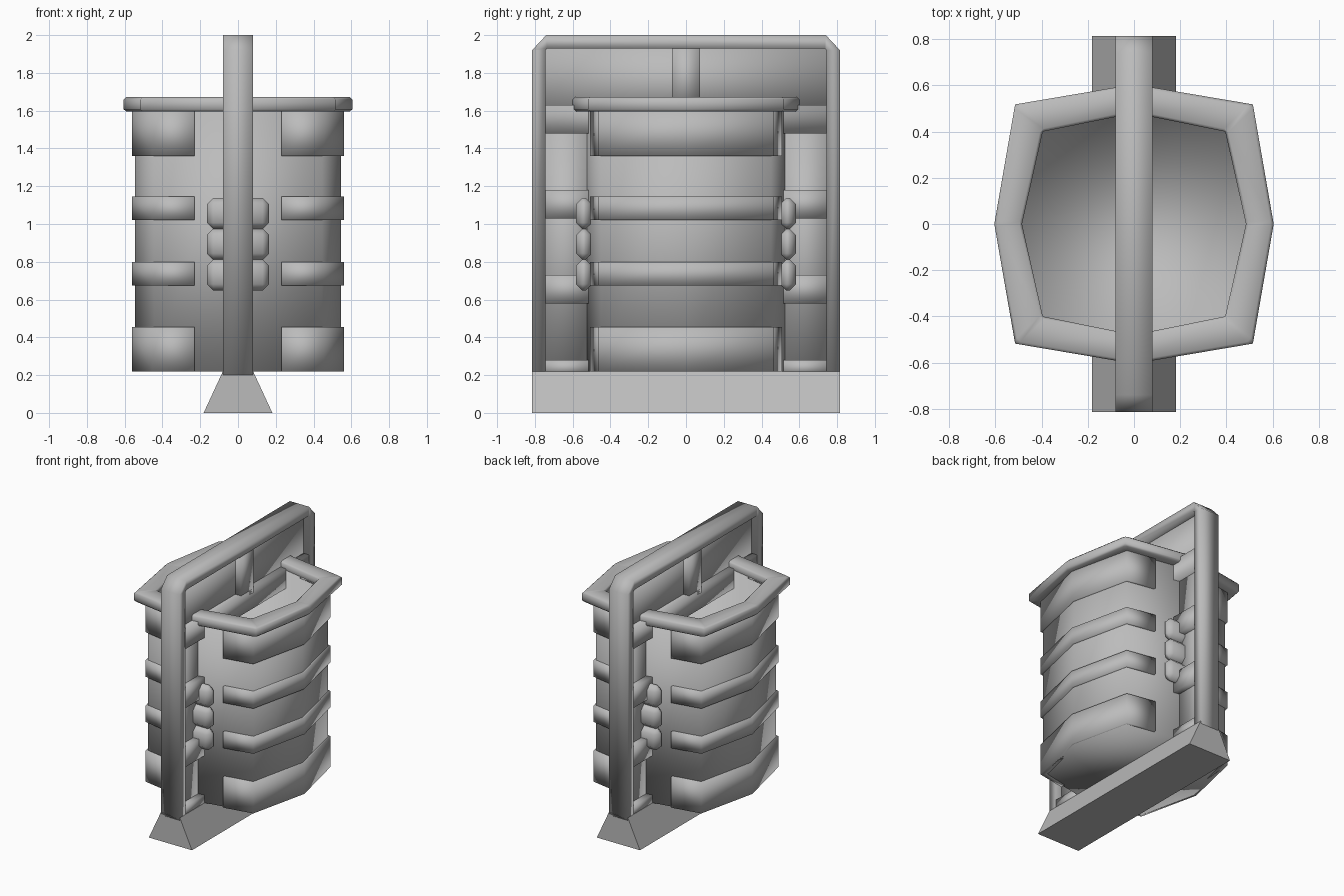
import bpy, bmesh
from mathutils import Vector

if "Cube" in bpy.data.objects:
    bpy.data.objects.remove(bpy.data.objects["Cube"])

grey = bpy.data.materials.new("plain_grey")
grey.diffuse_color = (0.5, 0.5, 0.5, 1)
grey.use_nodes = True
grey.node_tree.nodes["Principled BSDF"].inputs["Base Color"].default_value = grey.diffuse_color


def finish(name, bm, smooth=True):
    bmesh.ops.recalc_face_normals(bm, faces=bm.faces)
    me = bpy.data.meshes.new(name)
    bm.to_mesh(me)
    bm.free()
    for p in me.polygons:
        p.use_smooth = smooth
    ob = bpy.data.objects.new(name, me)
    ob.data.materials.append(grey)
    bpy.context.collection.objects.link(ob)
    return ob


def place(axis, p, d):
    return Vector((d, p[0], p[1])) if axis == 'x' else (
        Vector((p[0], d, p[1])) if axis == 'y' else Vector((p[0], p[1], d)))


def prism(bm, pts, axis, lo, hi):
    a = [bm.verts.new(place(axis, p, lo)) for p in pts]
    b = [bm.verts.new(place(axis, p, hi)) for p in pts]
    n = len(pts)
    bm.faces.new(a)
    bm.faces.new(b[::-1])
    for i in range(n):
        bm.faces.new((a[i], a[(i + 1) % n], b[(i + 1) % n], b[i]))


def ring(bm, outer, inner, axis, lo, hi, closed=True):
    loops = [[bm.verts.new(place(axis, p, d)) for p in pts]
             for pts, d in ((outer, lo), (outer, hi), (inner, hi), (inner, lo))]
    n = len(outer)
    for i in range(n if closed else n - 1):
        j = (i + 1) % n
        for k in range(4):
            m = (k + 1) % 4
            bm.faces.new((loops[k][i], loops[k][j], loops[m][j], loops[m][i]))
    if not closed:
        bm.faces.new([l[0] for l in loops])
        bm.faces.new([l[-1] for l in loops])


def box(bm, y0, y1, z0, z1, t):
    prism(bm, [(y0, z0), (y1, z0), (y1, z1), (y0, z1)], 'x', -t, t)


def octagon(x, cx, cy, y):
    return [(x, 0), (cx, cy), (0, y), (-cx, cy), (-x, 0), (-cx, -cy), (0, -y), (cx, -cy)]


# bin shell: outer wall, inner cavity wall and floor
bm = bmesh.new()
out, inn = octagon(.545, .445, .45, .53), octagon(.485, .395, .4, .48)
loops = [[bm.verts.new((x, y, z)) for x, y in pts]
         for pts, z in ((out, .22), (out, 1.62), (inn, 1.62), (inn, .3))]
for a, b in zip(loops, loops[1:]):
    for i in range(8):
        j = (i + 1) % 8
        bm.faces.new((a[i], a[j], b[j], b[i]))
bm.faces.new(loops[0])
bm.faces.new(loops[3])
finish("bin_shell", bm)

# rim with chamfered edges
bm = bmesh.new()
ring(bm, octagon(.605, .515, .518, .605), inn, 'z', 1.595, 1.672)
bmesh.ops.bevel(bm, geom=[e for e in bm.edges if abs(e.verts[0].co.z - e.verts[1].co.z) < .01],
                offset=.012, segments=1, affect='EDGES')
finish("bin_rim", bm)

# raised bands on both sides
for s, side in ((1, "right"), (-1, "left")):
    for k, (z0, z1) in enumerate(((.22, .455), (.675, .8), (1.02, 1.145), (1.36, 1.6))):
        bm = bmesh.new()
        o = [(s * x, y) for x, y in ((.23, -.507), (.455, -.465), (.56, 0), (.455, .465), (.23, .507))]
        i = [(s * x, y) for x, y in ((.23, -.47), (.42, -.43), (.52, 0), (.42, .43), (.23, .47))]
        ring(bm, o, i, 'z', z0, z1, False)
        finish(f"band_{side}_{k}", bm)

# stand: outer frame ring with chamfered top corners
bm = bmesh.new()
ring(bm, [(-.815, .2), (-.815, 1.92), (-.74, 2), (.74, 2), (.815, 1.92), (.815, .2)],
     [(-.745, .2), (-.745, 1.92), (-.735, 1.93), (.735, 1.93), (.745, 1.92), (.745, .2)],
     'x', -.08, .08, False)
finish("stand_frame", bm)

# stand: cross bars, centre post and thin webs in the openings
bm = bmesh.new()
box(bm, -.76, .76, 1.48, 1.63, .078)
box(bm, -.075, .075, 1.6, 1.95, .078)
for s in (-1, 1):
    for z in (.2, .58, 1.03):
        box(bm, *sorted((s * .5, s * .76)), z, z + (.08 if z == .2 else .15), .078)
finish("stand_bars", bm)
bm = bmesh.new()
box(bm, -.77, .77, 1.55, 1.96, .03)
for s in (-1, 1):
    box(bm, *sorted((s * .5, s * .77)), .2, 1.55, .03)
finish("stand_webs", bm)

# flared foot
bm = bmesh.new()
prism(bm, [(-.182, 0), (.182, 0), (.08, .22), (-.08, .22)], 'y', -.815, .815)
finish("stand_foot", bm, False)

# three stacked bumper lobes on front and back
for s, side in ((1, "back"), (-1, "front")):
    bm = bmesh.new()
    for k in range(3):
        r = bmesh.ops.create_cube(bm, size=1)
        for v in r['verts']:
            v.co = Vector((v.co.x * .33, s * .54 + v.co.y * .085, .73 + k * .163 + v.co.z * .165))
    bmesh.ops.bevel(bm, geom=bm.edges[:], offset=.034, segments=1, affect='EDGES')
    finish(f"bumper_{side}", bm)
